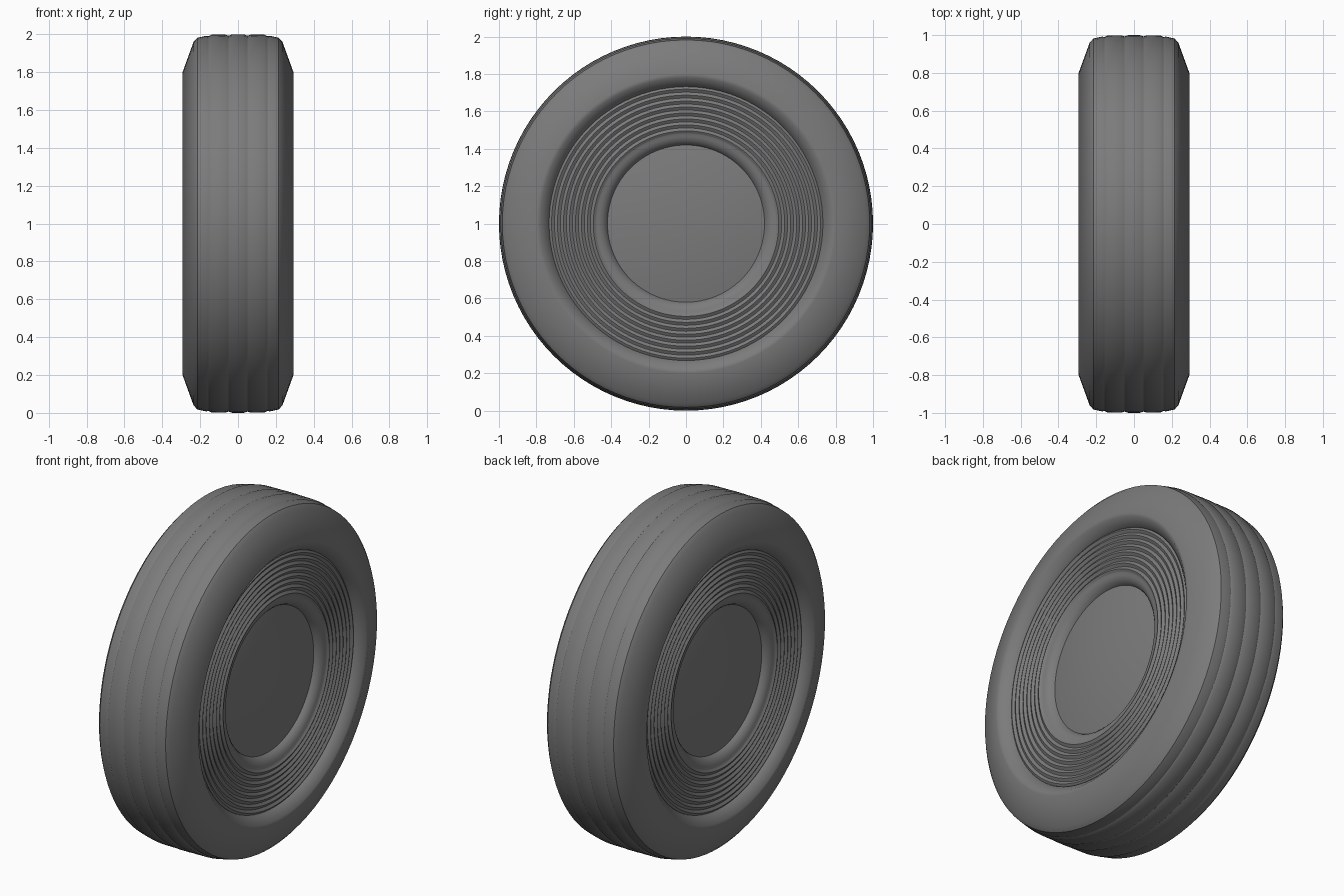
import bpy, math

cube = bpy.data.objects.get("Cube")
if cube:
    bpy.data.objects.remove(cube, do_unlink=True)

SEGMENTS = 96

rubber = bpy.data.materials.new("grey_rubber")
rubber.use_nodes = True
grey = (0.2, 0.2, 0.2, 1)
rubber.diffuse_color = grey
rubber.node_tree.nodes["Principled BSDF"].inputs["Base Color"].default_value = grey


def revolve(name, profile):
    """Spin (x, radius) points around the axle; radius 0 becomes one tip."""
    verts, faces, rings = [], [], []
    for x, r in profile:
        count = SEGMENTS if r > 0 else 1
        rings.append([len(verts) + i % count for i in range(SEGMENTS)])
        for i in range(count):
            a = 2 * math.pi * i / SEGMENTS
            verts.append((x, r * math.sin(a), 1 + r * math.cos(a)))
    for a, b in zip(rings, rings[1:]):
        for i in range(SEGMENTS):
            j = (i + 1) % SEGMENTS
            quad = (a[i], b[i], b[j], a[j])
            faces.append(tuple(dict.fromkeys(quad)))
    mesh = bpy.data.meshes.new(name)
    mesh.from_pydata(verts, [], faces)
    mesh.materials.append(rubber)
    mesh.shade_smooth()
    mesh.set_sharp_from_angle(angle=math.radians(35))
    obj = bpy.data.objects.new(name, mesh)
    bpy.context.collection.objects.link(obj)
    return obj


# Tyre: shallow tread grooves, chamfered shoulders, sloped sidewalls, inner lip
half = [(0.03, 1.0), (0.05, 0.993), (0.07, 0.999), (0.14, 0.998), (0.155, 0.99),
        (0.17, 0.992), (0.215, 0.982), (0.235, 0.96), (0.293, 0.80),
        (0.29, 0.78), (0.25, 0.735), (0.235, 0.73)]
revolve("tyre", [(-x, r) for x, r in reversed(half)] + half)

# Ribbed wheel disc: fine concentric ridges, then a rounded step down to the hub
RIBS, OUTER, INNER, STEPS = 8, 0.735, 0.48, 6
disc = []
for i in range(RIBS * STEPS + 1):
    t = i / (RIBS * STEPS)
    ridge = 0.005 * math.cos(2 * math.pi * RIBS * t)
    disc.append((0.245 - ridge, OUTER + (INNER - OUTER) * t))
disc += [(0.238, 0.465), (0.23, 0.445), (0.215, 0.428), (0.20, 0.42)]

# Hub: shallow outward cone
hub = [(0.20, 0.42), (0.27, 0)]

for side, sign in (("left", 1), ("right", -1)):
    for part, profile in (("wheel_disc", disc), ("hub_cone", hub)):
        points = [(sign * x, r) for x, r in profile]
        if sign < 0:
            points.reverse()
        revolve(side + "_" + part, points)
